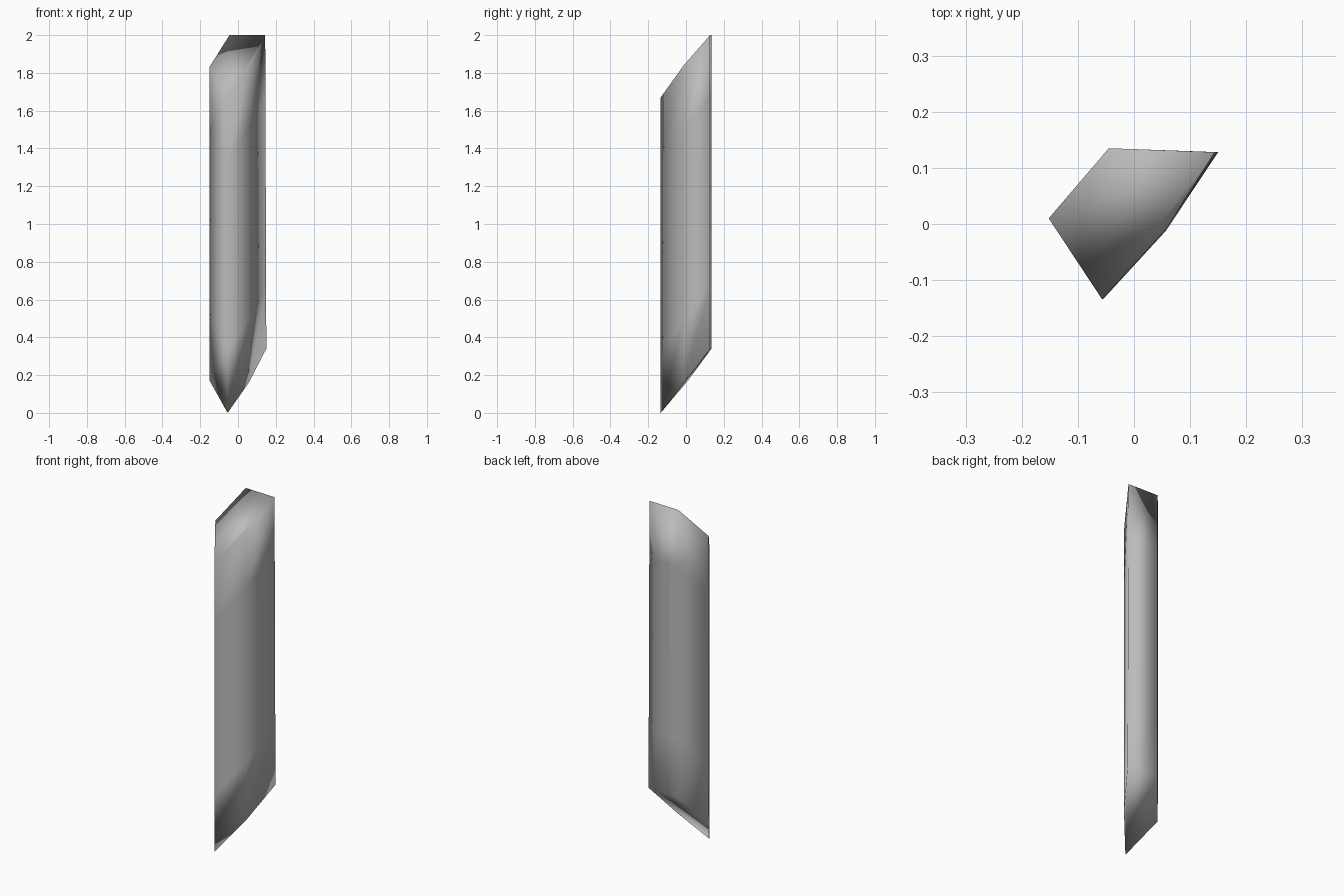
import bpy, bmesh

if "Cube" in bpy.data.objects:
    bpy.data.objects.remove(bpy.data.objects["Cube"])

# Five-sided outline: (x at base, x at tip, y, base height, tip height)
OUTLINE = [
    (-0.15, -0.152, 0.01, 0.17, 1.83),
    (-0.055, -0.057, -0.134, 0.0, 1.67),
    (0.057, 0.055, -0.012, 0.16, 1.84),
    (0.15, 0.144, 0.128, 0.34, 2.0),
    (-0.045, -0.045, 0.135, 0.34, 2.0),
]
LEVELS = [0.0, 0.2, 0.5, 0.8, 1.0]   # rings along the shaft

grey = bpy.data.materials.new("stone_grey")
grey.diffuse_color = (0.5, 0.5, 0.5, 1)
grey.use_nodes = True
grey.node_tree.nodes["Principled BSDF"].inputs["Base Color"].default_value = grey.diffuse_color

# Slanted crystal shaft with closed, sloping ends
bm = bmesh.new()
rings = []
for t in LEVELS:
    rings.append([bm.verts.new((x0 + (x1 - x0) * t, y, z0 + (z1 - z0) * t))
                  for x0, x1, y, z0, z1 in OUTLINE])
n = len(OUTLINE)
for low, high in zip(rings, rings[1:]):
    for i in range(n):
        j = (i + 1) % n
        bm.faces.new((low[i], low[j], high[j], high[i]))
bm.faces.new(rings[-1])
bm.faces.new(rings[0][::-1])
bmesh.ops.recalc_face_normals(bm, faces=bm.faces)
for f in bm.faces:
    f.smooth = True

mesh = bpy.data.meshes.new("crystal_shard")
bm.to_mesh(mesh)
bm.free()
mesh.materials.append(grey)
shard = bpy.data.objects.new("crystal_shard", mesh)
bpy.context.collection.objects.link(shard)
